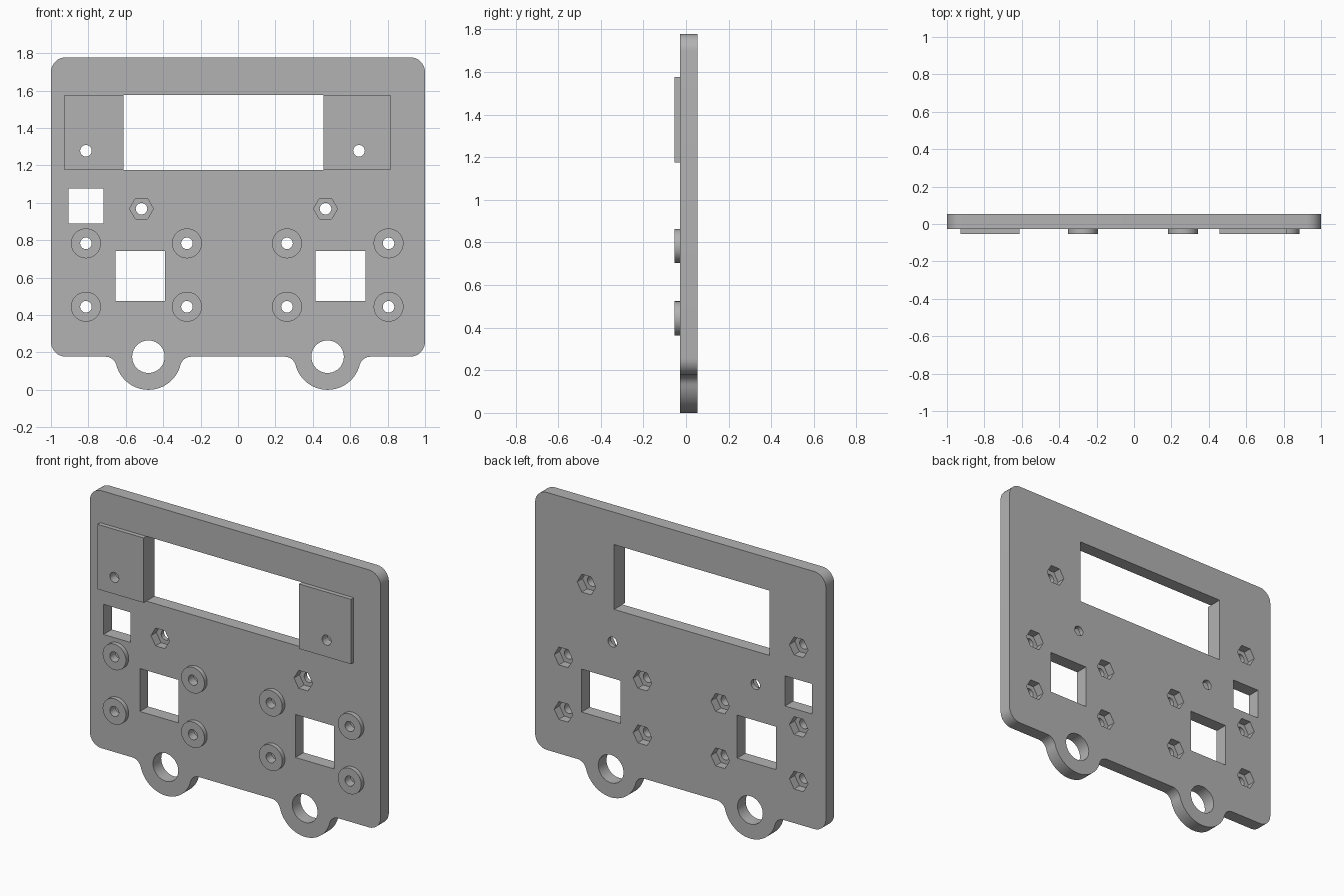
import bpy, bmesh, math
from math import pi, cos, sin

if "Cube" in bpy.data.objects:
    bpy.data.objects.remove(bpy.data.objects["Cube"])

PAD, FRONT, BACK = -0.054, -0.027, 0.054   # pad face, plate front, plate back
NUT = 0.053                                # nut pocket depth
HOLE = 0.031

grey = bpy.data.materials.new("panel grey")
grey.diffuse_color = (0.45, 0.45, 0.45, 1)
grey.use_nodes = True
grey.node_tree.nodes["Principled BSDF"].inputs["Base Color"].default_value = grey.diffuse_color


def prism(name, pts, y0, y1):
    """Extrude an outline of (x, z) points from y0 to y1."""
    bm = bmesh.new()
    face = bm.faces.new([bm.verts.new((x, y0, z)) for x, z in pts])
    ext = bmesh.ops.extrude_face_region(bm, geom=[face])
    new = [v for v in ext["geom"] if isinstance(v, bmesh.types.BMVert)]
    bmesh.ops.translate(bm, verts=new, vec=(0, y1 - y0, 0))
    bmesh.ops.recalc_face_normals(bm, faces=bm.faces)
    me = bpy.data.meshes.new(name)
    bm.to_mesh(me)
    bm.free()
    me.materials.append(grey)
    ob = bpy.data.objects.new(name, me)
    bpy.context.collection.objects.link(ob)
    return ob


def arc(cx, cz, r, a0, a1, n):
    return [(cx + r * cos(a0 + (a1 - a0) * i / n), cz + r * sin(a0 + (a1 - a0) * i / n))
            for i in range(n + 1)]


def circle(cx, cz, r, n):
    return arc(cx, cz, r, 0, 2 * pi, n)[:-1]


def rect(x0, x1, z0, z1):
    return [(x0, z0), (x1, z0), (x1, z1), (x0, z1)]


def combine(pts, y0, y1, op):
    """Add or cut a prism on the panel."""
    tool = prism("tool", pts, y0, y1)
    mod = panel.modifiers.new("bool", "BOOLEAN")
    mod.operation, mod.solver, mod.object = op, "EXACT", tool
    bpy.context.view_layer.objects.active = panel
    bpy.ops.object.modifier_apply(modifier=mod.name)
    bpy.data.objects.remove(tool)


def cut(pts, y0=-0.2, y1=0.2):
    combine(pts, y0, y1, "DIFFERENCE")


# Panel outline: rounded corners and two filleted hanging tabs
BOT, TOP, CR = 0.177, 1.778, 0.08
TAB_X, TAB_R, FIL = 0.479, 0.177, 0.06
dx = math.sqrt((TAB_R + FIL) ** 2 - FIL ** 2)
ang = math.atan2(FIL, dx)
outline = arc(-1 + CR, BOT + CR, CR, pi, 1.5 * pi, 8)
for cx in (-TAB_X, TAB_X):
    outline += arc(cx - dx, BOT - FIL, FIL, pi / 2, ang, 8)
    outline += arc(cx, BOT, TAB_R, pi + ang, 2 * pi - ang, 32)[1:-1]
    outline += arc(cx + dx, BOT - FIL, FIL, pi - ang, pi / 2, 8)
outline += arc(1 - CR, BOT + CR, CR, 1.5 * pi, 2 * pi, 8)
outline += arc(1 - CR, TOP - CR, CR, 0, pi / 2, 8)
outline += arc(-1 + CR, TOP - CR, CR, pi / 2, pi, 8)
panel = prism("front_panel", outline, FRONT, BACK)

# Raised display pads and round standoffs on the front
DZ0, DZ1 = 1.174, 1.577
for x0, x1 in ((-0.928, -0.55), (0.40, 0.815)):
    combine(rect(x0, x1, DZ0, DZ1), PAD, 0, "UNION")
standoffs = [(x, z) for x in (-0.813, -0.273, 0.262, 0.805) for z in (0.444, 0.783)]
for x, z in standoffs:
    combine(circle(x, z, 0.08, 40), PAD, 0, "UNION")

# Display window, switch window, two square button windows
for r in ((-0.612, 0.457, DZ0, DZ1), (-0.906, -0.719, 0.888, 1.075),
          (-0.656, -0.390, 0.476, 0.743), (0.414, 0.681, 0.476, 0.743)):
    cut(rect(*r))

# Large tab holes
for cx in (-TAB_X, TAB_X):
    cut(circle(cx, BOT, 0.087, 40))

# Screw holes with hexagonal nut pockets on the back
for x, z in standoffs + [(-0.813, 1.278), (0.647, 1.278)]:
    cut(circle(x, z, HOLE, 24))
    cut(circle(x, z, 0.064, 6), BACK - NUT, 0.2)

# Screw holes with hexagonal nut pockets on the front
for x in (-0.516, 0.468):
    cut(circle(x, 0.968, HOLE, 24))
    cut(circle(x, 0.968, 0.064, 6), -0.2, FRONT + NUT)

# Smooth the curved walls, keep edges sharp
bpy.ops.object.select_all(action="DESELECT")
panel.select_set(True)
bpy.context.view_layer.objects.active = panel
bpy.ops.object.shade_smooth_by_angle(angle=math.radians(30))
